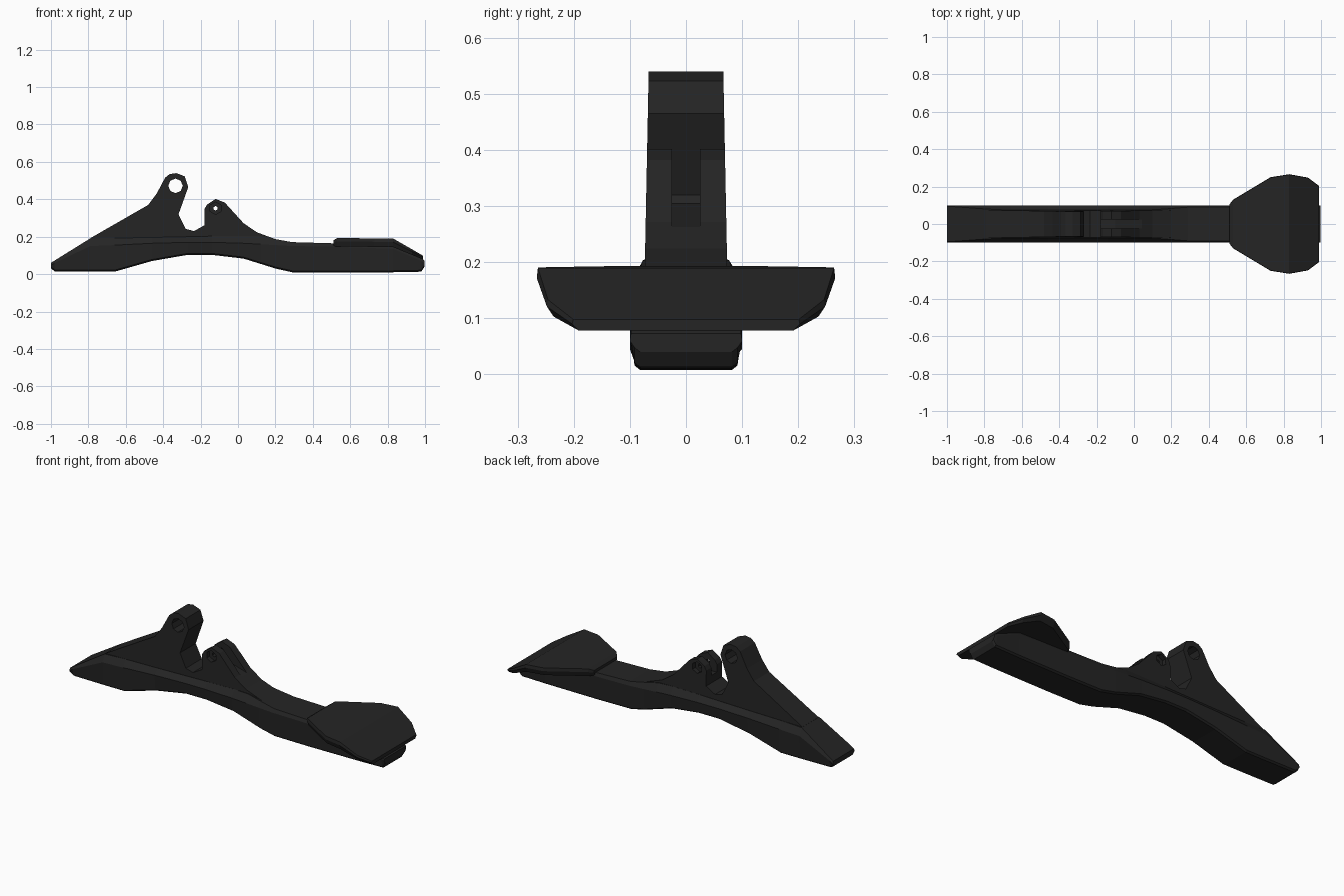
import bpy, bmesh
from math import radians

if "Cube" in bpy.data.objects:
    bpy.data.objects.remove(bpy.data.objects["Cube"])

mat = bpy.data.materials.new("matte_black")
mat.diffuse_color = (0.018, 0.018, 0.018, 1)
mat.use_nodes = True
mat.node_tree.nodes["Principled BSDF"].inputs["Base Color"].default_value = mat.diffuse_color


def finish(name, bm):
    bmesh.ops.recalc_face_normals(bm, faces=bm.faces)
    me = bpy.data.meshes.new(name)
    bm.to_mesh(me)
    bm.free()
    me.materials.append(mat)
    ob = bpy.data.objects.new(name, me)
    bpy.context.collection.objects.link(ob)
    return ob


def loft(name, sections):
    """Skin symmetric rings; each section is (x, [(half width, z), ...] bottom to top)."""
    bm = bmesh.new()
    rings = []
    for x, half in sections:
        pts = [(y, z) for y, z in half] + [(-y, z) for y, z in reversed(half)]
        rings.append([bm.verts.new((x, y, z)) for y, z in pts])
    n = len(rings[0])
    for a, b in zip(rings, rings[1:]):
        for i in range(n):
            j = (i + 1) % n
            bm.faces.new((a[i], a[j], b[j], b[i]))
    bm.faces.new(rings[0])
    bm.faces.new(rings[-1])
    return finish(name, bm)


def prism(name, profile, width):
    """Extrude an xz profile across y; width(z) gives the half thickness."""
    bm = bmesh.new()
    sides = [[bm.verts.new((x, s * width(z), z)) for x, z in profile] for s in (-1, 1)]
    n = len(profile)
    for i in range(n):
        j = (i + 1) % n
        bm.faces.new((sides[0][i], sides[0][j], sides[1][j], sides[1][i]))
    for s in sides:
        bm.faces.new(s)
    return finish(name, bm)


def hide(ob):
    ob.hide_render = True
    ob.hide_viewport = True
    ob.display_type = 'WIRE'


def cut(ob, cutter):
    m = ob.modifiers.new(cutter.name, 'BOOLEAN')
    m.operation, m.solver, m.object = 'DIFFERENCE', 'EXACT', cutter
    bpy.context.view_layer.objects.active = ob
    bpy.ops.object.modifier_apply(modifier=m.name)
    hide(cutter)


def pin(name, x, y, z, r, depth, sides):
    bpy.ops.mesh.primitive_cylinder_add(vertices=sides, radius=r, depth=depth,
                                        location=(x, y, z), rotation=(radians(90), 0, 0))
    ob = bpy.context.object
    ob.name = name
    return ob


# Long arched bar: x, bottom z, shoulder z, top z, top half width
bar = [(-1.0, 0.030, 0.045, 0.060, 0.094), (-0.98, 0.015, 0.060, 0.073, 0.094),
       (-0.79, 0.013, 0.150, 0.191, 0.080), (-0.66, 0.013, 0.155, 0.193, 0.074),
       (-0.46, 0.070, 0.165, 0.196, 0.074), (-0.27, 0.103, 0.170, 0.200, 0.074),
       (-0.14, 0.103, 0.170, 0.203, 0.074), (0.03, 0.083, 0.165, 0.205, 0.074),
       (0.12, 0.055, 0.160, 0.203, 0.077), (0.20, 0.030, 0.155, 0.187, 0.083),
       (0.29, 0.010, 0.150, 0.171, 0.090), (0.50, 0.008, 0.147, 0.165, 0.092),
       (0.83, 0.010, 0.135, 0.150, 0.095), (0.98, 0.013, 0.070, 0.085, 0.098),
       (0.997, 0.040, 0.060, 0.073, 0.098)]
loft("arched_bar", [(x, [(0.082, b), (0.092, b + 0.008), (0.1, s), (w, t)])
                    for x, b, s, t, w in bar])

# Flared pad on the end: x, half width, bottom z, top z
pad = [(0.51, 0.105, 0.150, 0.180), (0.53, 0.130, 0.148, 0.193), (0.73, 0.250, 0.146, 0.191),
       (0.83, 0.266, 0.144, 0.190), (0.93, 0.248, 0.103, 0.133), (0.99, 0.203, 0.078, 0.098)]
loft("flared_pad", [(x, [(w - 0.012, b), (w, b + (t - b) * 0.6), (w - 0.002, t)])
                    for x, w, b, t in pad])

# Upright fin with hooked gap between two lugs
fin_profile = [(-0.78, 0.16), (-0.79, 0.192), (-0.48, 0.37), (-0.435, 0.43), (-0.39, 0.515),
               (-0.365, 0.535), (-0.33, 0.54), (-0.285, 0.523), (-0.266, 0.465),
               (-0.318, 0.32), (-0.28, 0.242), (-0.235, 0.23), (-0.178, 0.262),
               (-0.178, 0.350), (-0.165, 0.372), (-0.12, 0.402), (-0.07, 0.382),
               (0.03, 0.272), (0.10, 0.224), (0.20, 0.187), (0.20, 0.15), (-0.2, 0.15)]
fin = prism("lug_fin", fin_profile, lambda z: 0.0735 - 0.02 * (z - 0.19))

# Slot through the small lug
cut(fin, prism("slot_cutter", [(-0.22, 0.305), (-0.10, 0.305), (0.06, 0.258),
                               (0.10, 0.45), (-0.22, 0.45)], lambda z: 0.025))

# Pin holes and small hexagonal recesses
cut(fin, pin("large_hole_cutter", -0.334, 0, 0.472, 0.039, 0.4, 8))
cut(fin, pin("small_hole_cutter", -0.12, 0, 0.352, 0.012, 0.4, 6))
for s in (-1, 1):
    cut(fin, pin("recess_cutter", -0.12, s * 0.07, 0.352, 0.033, 0.05, 6))
